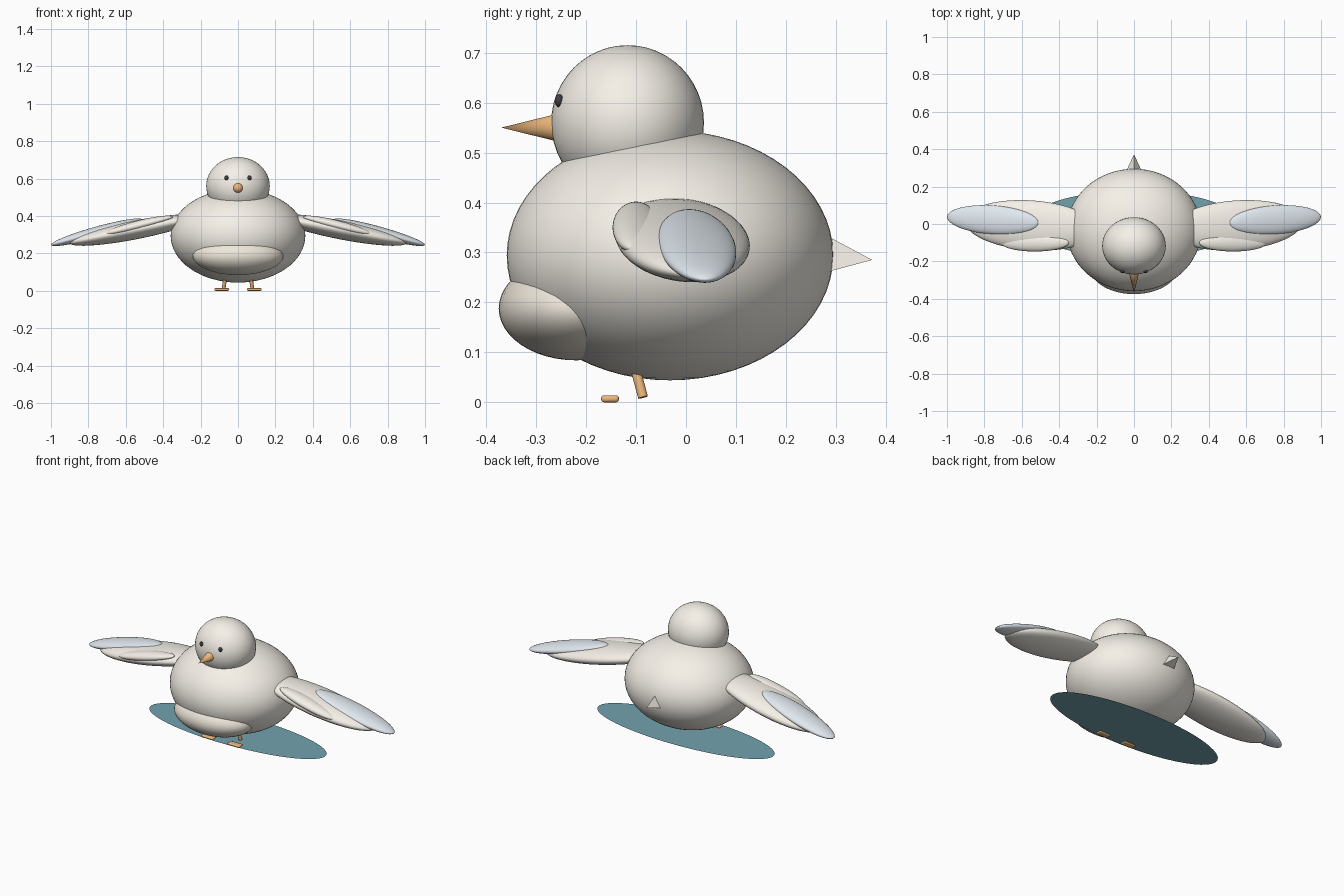
import bpy, bmesh, math
from mathutils import Vector

if "Cube" in bpy.data.objects:
    bpy.data.objects.remove(bpy.data.objects["Cube"])


def material(name, rgb):
    m = bpy.data.materials.new(name)
    m.diffuse_color = (*rgb, 1)
    m.use_nodes = True
    m.node_tree.nodes["Principled BSDF"].inputs["Base Color"].default_value = m.diffuse_color
    return m


CREAM = material("cream", (0.92, 0.88, 0.81))
TAN = material("tan", (0.86, 0.80, 0.71))
BLUE = material("pale_blue", (0.75, 0.81, 0.86))
ORANGE = material("orange", (0.85, 0.48, 0.20))
DARK = material("dark", (0.05, 0.05, 0.06))
TEAL = material("teal", (0.17, 0.36, 0.42))


def finish(name, mat, smooth=True):
    o = bpy.context.object
    o.name = name
    o.data.materials.append(mat)
    if smooth:
        bpy.ops.object.shade_smooth_by_angle(angle=math.radians(40))
    return o


def ellipsoid(name, loc, radii, mat, rot=(0, 0, 0), seg=48):
    bpy.ops.mesh.primitive_uv_sphere_add(segments=seg, ring_count=seg // 2, radius=1, location=loc,
                                         rotation=[math.radians(a) for a in rot])
    bpy.context.object.scale = radii
    return finish(name, mat)


# Body, head and breast patch
ellipsoid("body", (0, -0.032, 0.294), (0.36, 0.327, 0.25), CREAM, seg=64)
ellipsoid("head", (0, -0.117, 0.56), (0.17, 0.153, 0.155), CREAM)
ellipsoid("breast", (0, -0.22, 0.188), (0.243, 0.155, 0.104), TAN)

# Beak
bpy.ops.mesh.primitive_cone_add(vertices=32, radius1=0.032, radius2=0, depth=0.13,
                                location=(0, -0.305, 0.55), rotation=(math.pi / 2, 0, 0))
finish("beak", ORANGE)

# Tail: three-sided point
me = bpy.data.meshes.new("tail")
bm = bmesh.new()
tip = bm.verts.new((0, 0.373, 0.285))
base = [bm.verts.new((0.08 * math.sin(a), 0.223, 0.285 + 0.08 * math.cos(a)))
        for a in (0, 2 * math.pi / 3, 4 * math.pi / 3)]
bm.faces.new(base)
for i in range(3):
    bm.faces.new((base[i], base[(i + 1) % 3], tip))
bmesh.ops.recalc_face_normals(bm, faces=bm.faces)
bm.to_mesh(me)
bm.free()
tail = bpy.data.objects.new("tail", me)
bpy.context.collection.objects.link(tail)
me.materials.append(CREAM)

for side, s in (("left", 1), ("right", -1)):
    # Wing: main, covert and pale tip feathers
    ellipsoid(side + "_wing", (0.55 * s, -0.007, 0.325), (0.36, 0.133, 0.05), CREAM, (0, 11 * s, 4 * s))
    ellipsoid(side + "_covert", (0.53 * s, -0.1, 0.35), (0.187, 0.047, 0.026), CREAM, (0, 14 * s, 0))
    ellipsoid(side + "_wing_tip", (0.755 * s, 0.022, 0.313), (0.254, 0.077, 0.03), BLUE, (0, 15.5 * s, 4 * s))
    # Eye
    ellipsoid(side + "_eye", (0.062 * s, -0.254, 0.604), (0.011, 0.009, 0.013), DARK, seg=20)
    # Leg
    a, b = Vector((0.067 * s, -0.105, 0.08)), Vector((0.077 * s, -0.086, 0.01))
    d = a - b
    bpy.ops.mesh.primitive_cylinder_add(vertices=20, radius=0.01, depth=d.length, location=(a + b) / 2,
                                        rotation=d.to_track_quat('Z', 'Y').to_euler())
    finish(side + "_leg", ORANGE)
    # Foot
    bpy.ops.mesh.primitive_cube_add(size=1, location=(0.087 * s, -0.152, 0.007))
    o = bpy.context.object
    o.scale = (0.078, 0.036, 0.014)
    bpy.ops.object.transform_apply(location=False, rotation=False, scale=True)
    bev = o.modifiers.new("round", 'BEVEL')
    bev.width, bev.segments = 0.006, 3
    finish(side + "_foot", ORANGE)

# Flat oval under the feet
bpy.ops.mesh.primitive_circle_add(vertices=64, radius=1, fill_type='NGON', location=(0, 0, 0.006))
bpy.context.object.scale = (0.57, 0.178, 1)
finish("ground_oval", TEAL, smooth=False)
